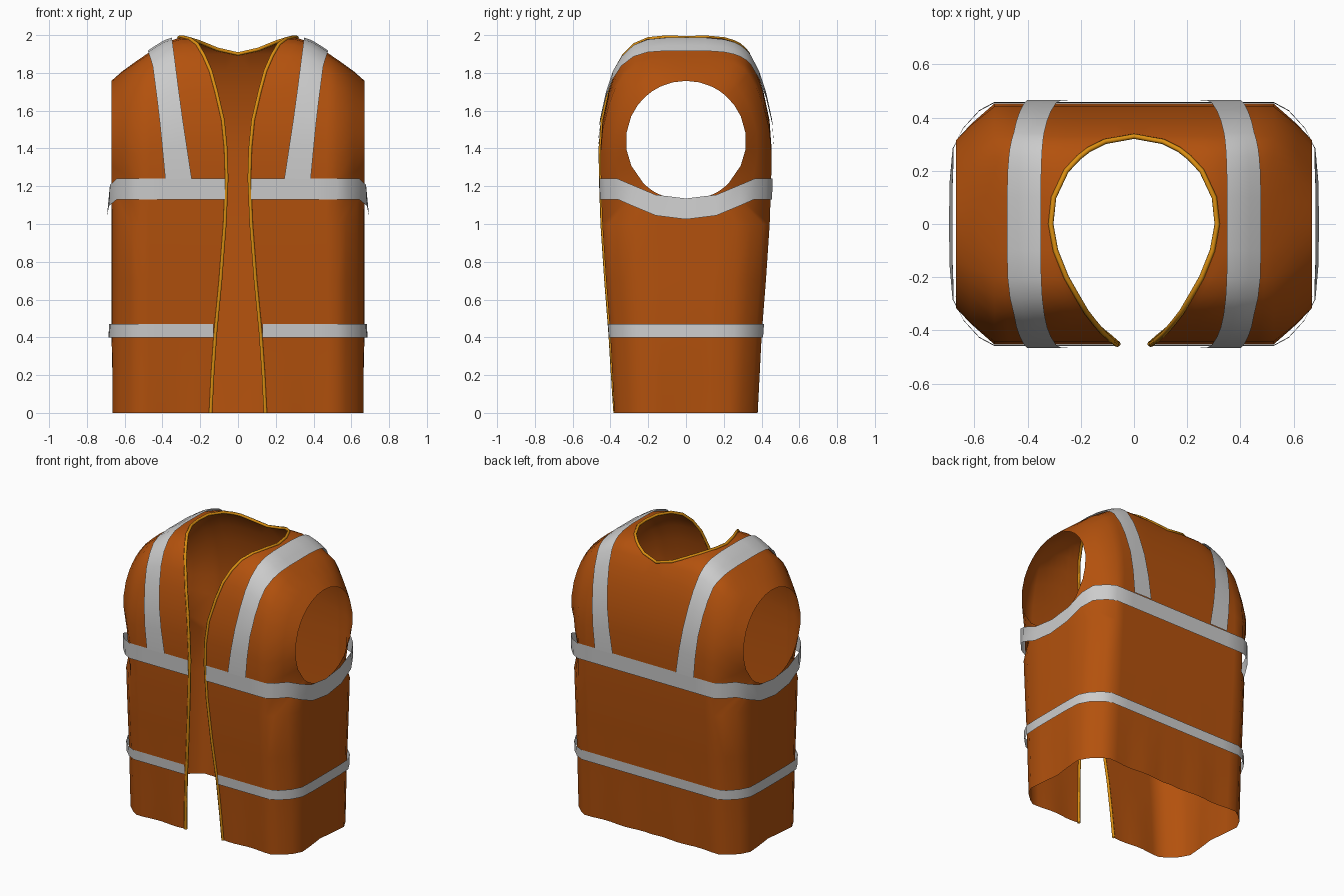
import bpy, bmesh, math
from mathutils import Vector

if "Cube" in bpy.data.objects:
    bpy.data.objects.remove(bpy.data.objects["Cube"])

SEAM = 0.525            # x of the side seam
ARM_Z, ARM_R = 1.44, 0.318

# Vest profile from front hem over the shoulder to back hem: y, z, inner edge x
FRONT = [(-.38, 0, .145), (-.39, .2, .135), (-.401, .42, .12), (-.423, .7, .093),
         (-.443, 1.0, .07), (-.451, 1.24, .06), (-.453, 1.4, .065), (-.442, 1.55, .08),
         (-.41, 1.7, .115), (-.375, 1.81, .145), (-.33, 1.89, .18), (-.27, 1.95, .215),
         (-.2, 1.98, .255), (-.1, 1.99, .295), (0, 1.99, .313)]
BACK = [(.1, 1.99, .302), (.2, 1.98, .255), (.25, 1.965, .208), (.28, 1.95, .17),
        (.31, 1.925, .11), (.33, 1.9, 0)]
BACK += [(-y, z, 0) for y, z, e in reversed(FRONT[:10])]
ROWS = FRONT + BACK
LOW = 5                 # rows below the armhole, on each end of the profile


def lerp_table(table, v):
    for (a, fa), (b, fb) in zip(table, table[1:]):
        if v <= b:
            return fa + (fb - fa) * max(0, (v - a) / (b - a))
    return table[-1][1]


def depth(z):
    return lerp_table([(r[1], -r[0]) for r in FRONT[:7]], z)


def sheet(x, i):
    """Point of the front/shoulder/back sheet at width x on profile row i."""
    y, z, e = ROWS[i]
    if z > 1.2:
        top = lerp_table([(0, 2.0), (.3, 2.0), (.4, 1.965), (SEAM, 1.88)], x)
        z = 1.2 + (z - 1.2) * (top - 1.2) / .8
    if z < .3:          # soft hem puckers
        y *= 1 - .03 * (1 - z / .3) * (.5 + .5 * math.sin(22 * x))
    return Vector((x, y, z))


def side(z, grow=0.0, folds=True):
    """Side panel section from front seam to back seam."""
    k = depth(z) / .453
    half = [(.57, .418), (.63, .352), (.666, .275), (.67, .15)]
    pts = [(x, -y) for x, y in half] + [(.67, 0)] + [(x, y) for x, y in reversed(half)]
    out = []
    for x, y in pts:    # the hem tucks in gently at the middle of the side
        tuck = max(0, 1 - z / .4) * .03 * max(0, 1 - abs(y) / .3) if folds else 0
        out.append(Vector((x + grow - tuck, y * k + math.copysign(grow, y) * (y != 0), z)))
    return out


def material(name, rgb):
    m = bpy.data.materials.new(name)
    m.diffuse_color = (*rgb, 1)
    m.use_nodes = True
    m.node_tree.nodes["Principled BSDF"].inputs["Base Color"].default_value = m.diffuse_color
    return m


def build(name, grids, mat=None, angle=60):
    """Join point grids into one mesh, mirrored across x."""
    bm = bmesh.new()
    for g in grids:
        vs = [[bm.verts.new(p) for p in row] for row in g]
        for r0, r1 in zip(vs, vs[1:]):
            for j in range(len(r0) - 1):
                bm.faces.new((r0[j], r0[j + 1], r1[j + 1], r1[j]))
    bmesh.ops.remove_doubles(bm, verts=bm.verts, dist=1e-4)
    bmesh.ops.recalc_face_normals(bm, faces=bm.faces)
    me = bpy.data.meshes.new(name)
    bm.to_mesh(me)
    bm.free()
    ob = bpy.data.objects.new(name, me)
    bpy.context.collection.objects.link(ob)
    if mat:
        me.materials.append(mat)
    ob.modifiers.new("Mirror", 'MIRROR').use_clip = True
    bpy.ops.object.select_all(action='DESELECT')
    ob.select_set(True)
    bpy.context.view_layer.objects.active = ob
    bpy.ops.object.shade_smooth_by_angle(angle=math.radians(angle))
    return ob


orange = material("orange_fabric", (.45, .083, .004))
yellow = material("yellow_piping", (.72, .28, .006))

# Vest body: main sheet, lower side panel, armhole surround
n = len(ROWS)
main = [[sheet(e + (SEAM - e) * c / 8, i) for c in range(9)]
        for i, (y, z, e) in enumerate(ROWS)]
flank = [[main[i][-1]] + side(ROWS[i][1]) + [main[n - 1 - i][-1]] for i in range(LOW)]
outer = [main[i][-1] for i in range(LOW - 1, n - LOW + 1)] + flank[-1][-2::-1]
rim = []
for p in outer:
    a = math.atan2(p.z - ARM_Z, p.y)
    rim.append(Vector((.67, ARM_R * math.cos(a), ARM_Z + ARM_R * math.sin(a))))
mid = []
for p, q in zip(outer, rim):
    m = p.lerp(q, .55)
    m.x = p.x + (q.x - p.x) * .6
    mid.append(m)
build("vest_body", [main, flank, [outer, mid, rim]], orange)


# Reflective belts around chest and waist
def belt(name, z0, z1, e, dip, flare):
    rows = []
    for z, fl in ((z0, flare), (z1, 0)):
        d = depth(z) + .008
        ring = [Vector((e + (SEAM - e) * c / 4, -d, z)) for c in range(5)]
        ring += side(z, .012, False)
        ring += [Vector((SEAM * c / 4, d, z)) for c in range(4, -1, -1)]
        for p in ring:
            if p.x > SEAM:
                s = lerp_table([(0, 1), (.17, .8), (.36, 0), (1, 0)], abs(p.y))
                p.z -= dip * s
                p.x += fl * s
        rows.append(ring)
    build(name, [rows])


belt("chest_reflective_belt", 1.13, 1.24, .07, .105, .014)
belt("waist_reflective_belt", .40, .47, .13, 0, .004)

# Reflective shoulder straps, lying just off the sheet
strap = []
for i in range(LOW, n - LOW):
    z = ROWS[i][1]
    x0 = lerp_table([(1.24, .245), (1.6, .30), (1.9, .338), (1.99, .35)], z)
    w = lerp_table([(1.24, .14), (1.6, .118), (1.9, .115), (1.99, .128)], z)
    row = []
    for c in range(4):
        x = x0 + w * c / 3
        t = sheet(x, i + 1) - sheet(x, i - 1)
        row.append(sheet(x, i) + Vector((0, -t.z, t.y)).normalized() * .014)
    strap.append(row)
build("shoulder_reflective_strap", [strap])

# Piping along the front edges and the neckline
edge = [main[i][0] for i in range(len(FRONT) + 6)]
path = edge + [Vector((-p.x, p.y, p.z)) for p in reversed(edge[:-1])]
cu = bpy.data.curves.new("edge_piping", 'CURVE')
cu.dimensions = '3D'
cu.bevel_depth = .01
cu.bevel_resolution = 1
sp = cu.splines.new('POLY')
sp.points.add(len(path) - 1)
for pt, p in zip(sp.points, path):
    pt.co = (*p, 1)
cu.materials.append(yellow)
bpy.context.collection.objects.link(bpy.data.objects.new("edge_piping", cu))
